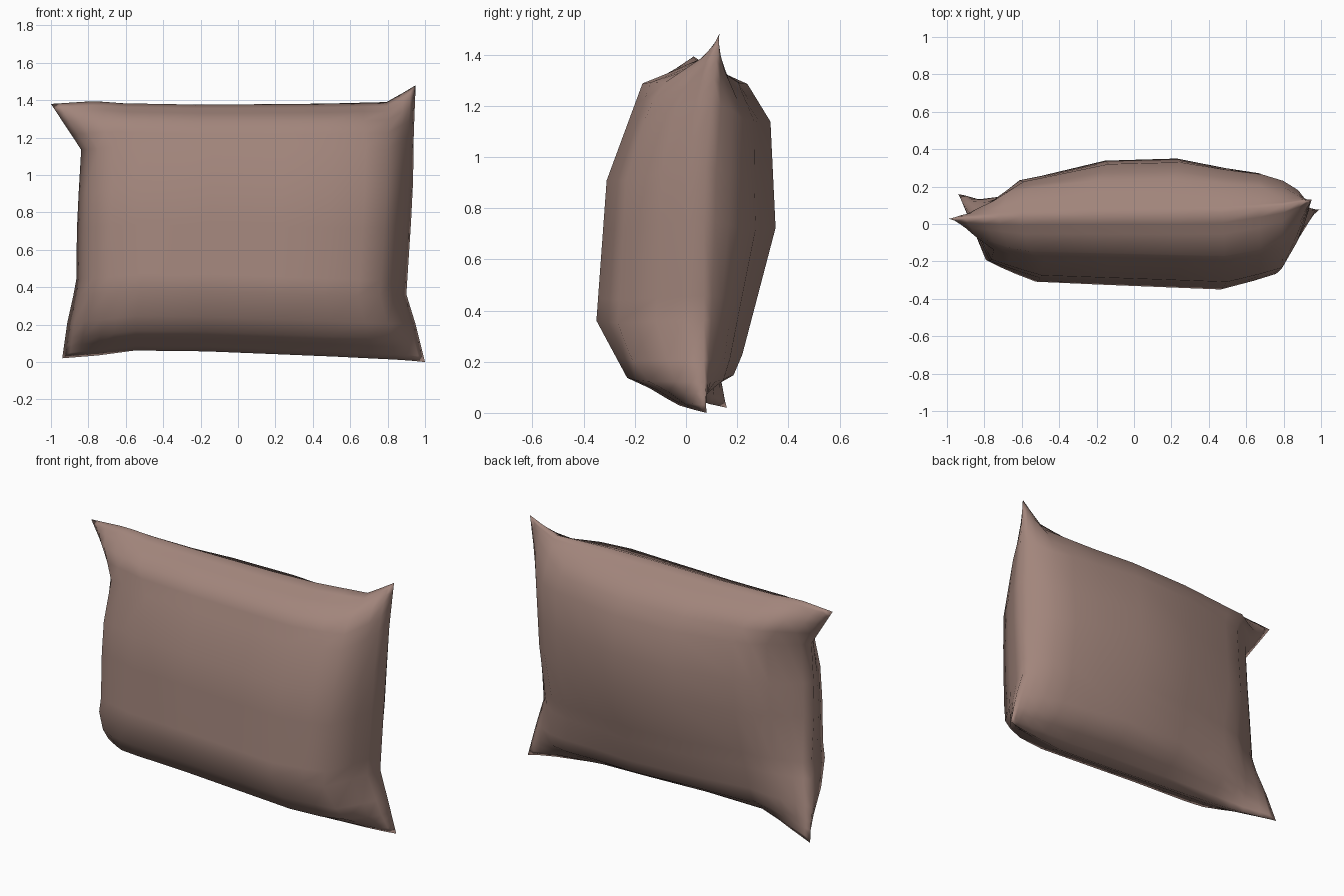
import bpy, bmesh

if "Cube" in bpy.data.objects:
    bpy.data.objects.remove(bpy.data.objects["Cube"])

# Seam outline of the cushion: six (x, y, z) points per side
LEFT = [(-.94, .16, .02), (-.91, .1, .23), (-.865, .04, .42), (-.86, 0, .8), (-.835, 0, 1.13), (-1, .03, 1.38)]
RIGHT = [(1, .08, 0), (.95, .07, .2), (.9, .07, .36), (.935, .07, .9), (.94, .1, 1.23), (.95, .13, 1.48)]
TOP = [(-1, .03, 1.38), (-.77, .03, 1.395), (-.5, .04, 1.375), (.4, .05, 1.38), (.8, .1, 1.39), (.95, .13, 1.48)]
BOTTOM = [(-.94, .16, .02), (-.75, .09, .035), (-.49, 0, .07), (.5, -.03, .03), (.9, .04, .01), (1, .08, 0)]

# Side profiles (height, y) and bulge along the width (fraction, weight)
FRONT_Y = [(0, -.1), (.08, -.23), (.245, -.35), (.65, -.31), (.93, -.17), (1, -.05)]
BACK_Y = [(0, .14), (.14, .22), (.51, .35), (.82, .33), (.93, .24), (1, .14)]
FRONT_BULGE = [(0, 0), (.05, .57), (.2, .86), (.755, 1), (.93, .75), (1, 0)]
BACK_BULGE = [(0, 0), (.05, .3), (.14, .68), (.395, .97), (.61, 1), (.855, .76), (.92, .6), (.965, .35), (1, 0)]
RIM = [(0, 0), (.08, 1), (.93, 1), (1, 0)]
COLS = [0, .02, .05, .1, .14, .2, .395, .61, .755, .855, .92, .965, .985, 1]
ROWS = [0, .02, .05, .08, .14, .245, .31, .51, .65, .82, .88, .93, .965, .985, 1]


def lookup(points, a, axis=0):
    """Interpolated point on a polyline where the given axis equals a."""
    for p, q in zip(points, points[1:]):
        if a <= q[axis] + 1e-6:
            k = (a - p[axis]) / (q[axis] - p[axis])
            return [m + k * (n - m) for m, n in zip(p, q)]
    return list(points[-1])


def along(side, axis, t):
    return lookup(side, side[0][axis] + t * (side[-1][axis] - side[0][axis]), axis)


def seam_sheet(s, t):
    """Surface stretched between the four seam sides."""
    l, r = along(LEFT, 2, t), along(RIGHT, 2, t)
    b, u = along(BOTTOM, 0, s), along(TOP, 0, s)
    return [(1 - s) * l[i] + s * r[i] + (1 - t) * b[i] + t * u[i]
            - (1 - s) * ((1 - t) * LEFT[0][i] + t * LEFT[-1][i])
            - s * ((1 - t) * RIGHT[0][i] + t * RIGHT[-1][i]) for i in range(3)]


# Stuffed cushion: front and back sheets joined along the seam, pinched at the corners
bm = bmesh.new()
for profile, bulge in ((FRONT_Y, FRONT_BULGE), (BACK_Y, BACK_BULGE)):
    grid = []
    for t in ROWS:
        row = []
        for s in COLS:
            x, y, z = seam_sheet(s, t)
            corner = min(1, .35 + 3 * (min(s, 1 - s) + min(t, 1 - t)))
            rise, across = lookup(RIM, t)[1], lookup(bulge, s)[1]
            weight = rise ** .75 * across * corner
            y += weight * (lookup(profile, t)[1] - y)
            # Thin rounded hem that keeps the corner tips from going flat
            hem = min(1, 40 * min(s, 1 - s)) * min(1, 40 * min(t, 1 - t))
            y += (.02 if profile is BACK_Y else -.02) * hem * (1 - weight)
            row.append(bm.verts.new((x, y, z)))
        grid.append(row)
    for j in range(len(ROWS) - 1):
        for i in range(len(COLS) - 1):
            bm.faces.new((grid[j][i], grid[j][i + 1], grid[j + 1][i + 1], grid[j + 1][i]))
bmesh.ops.remove_doubles(bm, verts=bm.verts, dist=.0005)
bmesh.ops.recalc_face_normals(bm, faces=bm.faces)
for f in bm.faces:
    f.smooth = True
mesh = bpy.data.meshes.new("cushion")
bm.to_mesh(mesh)
bm.free()
cushion = bpy.data.objects.new("cushion", mesh)
bpy.context.collection.objects.link(cushion)

mat = bpy.data.materials.new("dusty brown fabric")
mat.diffuse_color = (.36, .235, .2, 1)
mat.use_nodes = True
mat.node_tree.nodes["Principled BSDF"].inputs["Base Color"].default_value = mat.diffuse_color
mesh.materials.append(mat)
